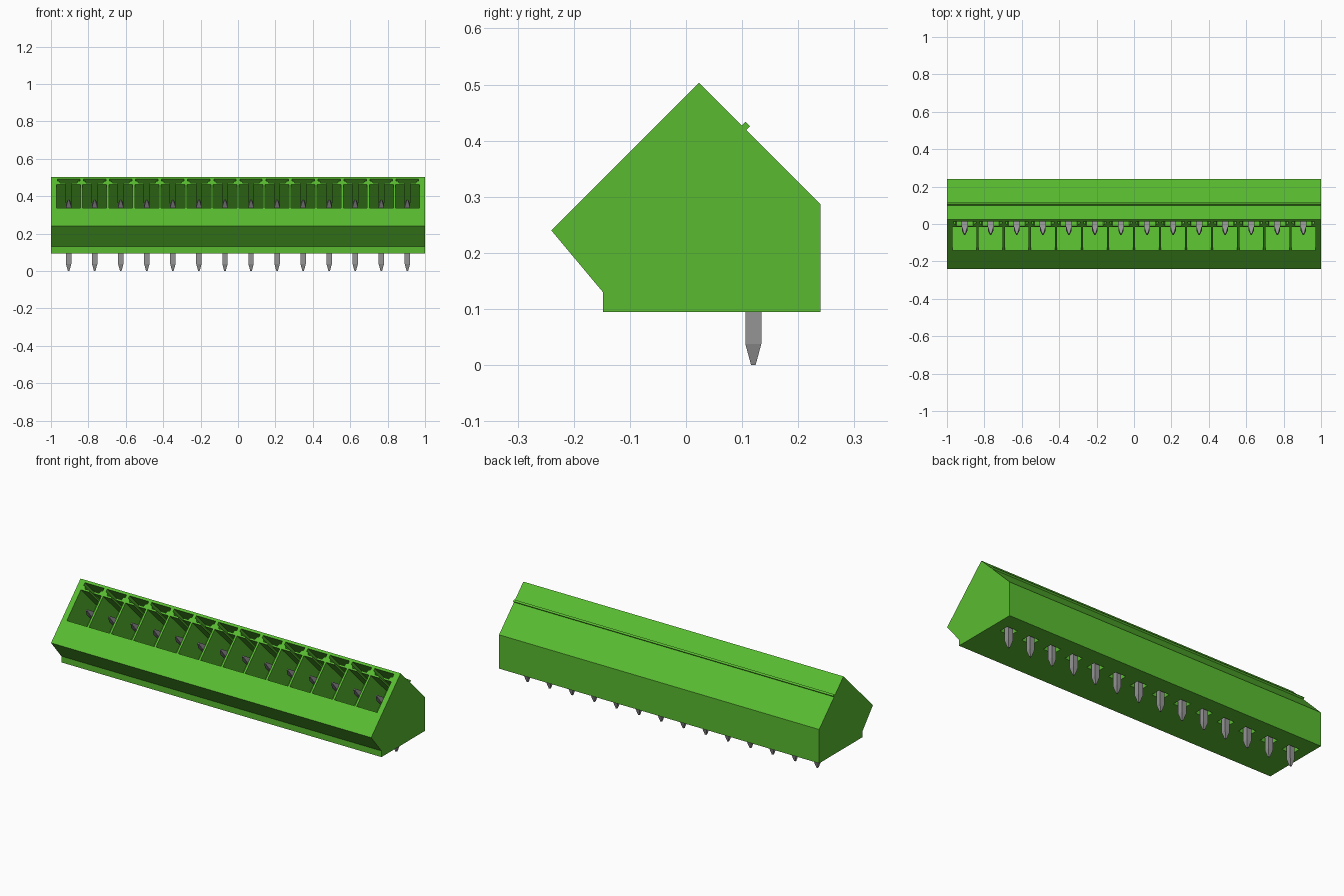
import bpy, bmesh, math
from mathutils import Vector

cube = bpy.data.objects.get("Cube")
if cube:
    bpy.data.objects.remove(cube, do_unlink=True)

COUNT = 14
PITCH = 0.1393
R = math.sqrt(0.5)
SLOT_DIR = Vector((0, R, -R))    # into the body, square to the sloped front
SLOPE_UP = Vector((0, R, R))     # up along the sloped front
XS = [(i - (COUNT - 1) / 2) * PITCH for i in range(COUNT)]


def material(name, rgb):
    m = bpy.data.materials.new(name)
    m.use_nodes = True
    m.diffuse_color = (*rgb, 1)
    bsdf = next(n for n in m.node_tree.nodes if n.type == 'BSDF_PRINCIPLED')
    bsdf.inputs["Base Color"].default_value = (*rgb, 1)
    return m


GREEN = material("green plastic", (0.10, 0.50, 0.03))
GREY = material("pin metal", (0.30, 0.30, 0.30))


def loft(bm, rings):
    """Skin a list of matching rings and cap both ends."""
    loops = [[bm.verts.new(p) for p in ring] for ring in rings]
    n = len(loops[0])
    for a, b in zip(loops, loops[1:]):
        for i in range(n):
            j = (i + 1) % n
            bm.faces.new((a[i], a[j], b[j], b[i]))
    bm.faces.new(loops[0][::-1])
    bm.faces.new(loops[-1])


def make_object(name, bm, mat):
    bmesh.ops.recalc_face_normals(bm, faces=bm.faces)
    mesh = bpy.data.meshes.new(name)
    bm.to_mesh(mesh)
    bm.free()
    mesh.materials.append(mat)
    ob = bpy.data.objects.new(name, mesh)
    bpy.context.collection.objects.link(ob)
    return ob


# Housing: side profile (y, z) with the small rib on the rear slope
profile = [(-0.148, 0.095), (0.24, 0.095), (0.24, 0.286), (0.107, 0.419),
           (0.114, 0.426), (0.106, 0.434), (0.099, 0.427), (0.023, 0.503),
           (-0.24, 0.24), (-0.148, 0.130)]
bm = bmesh.new()
loft(bm, [[(x, y, z) for y, z in profile] for x in (-1, 1)])
housing = make_object("housing", bm, GREEN)

# Sockets: half outline (x, y + z) of a wide pocket, narrow stem and top bar
half = [(0.064, 0.194), (0.064, 0.446), (0.014, 0.446), (0.014, 0.460),
        (0.044, 0.460), (0.050, 0.480), (0.060, 0.484), (0.060, 0.506)]
outline = half + [(-x, s) for x, s in reversed(half)]
bm = bmesh.new()
for cx in XS:
    loft(bm, [[Vector((cx + x, 0, 0)) + SLOPE_UP * (s * R) + SLOT_DIR * t
               for x, s in outline] for t in (-0.37, -0.14)])
    # Clearance hole in the underside around each pin
    loft(bm, [[(cx + sx * 0.033, 0.12 + sy * 0.028, z)
               for sx, sy in ((-1, -1), (1, -1), (1, 1), (-1, 1))]
              for z in (0.05, 0.145)])
cutter = make_object("socket_cutter", bm, GREEN)
cutter.hide_render = True

mod = housing.modifiers.new("sockets", 'BOOLEAN')
mod.operation = 'DIFFERENCE'
mod.solver = 'EXACT'
mod.object = cutter
bpy.context.view_layer.objects.active = housing
bpy.ops.object.modifier_apply(modifier=mod.name)
bpy.data.objects.remove(cutter, do_unlink=True)

# Pins: square wire, bent 45 degrees, tapered at both ends
W, TIP = 0.0143, 0.004
up = Vector((0, 0, 1))
side = Vector((0, 1, 0))
bend = Vector((0, 0.12, 0.205))
end = bend - SLOT_DIR * 0.247
miter = (side + SLOPE_UP).normalized() / math.cos(math.radians(22.5))
stations = [(Vector((0, 0.12, 0)), side, TIP),
            (Vector((0, 0.12, 0.038)), side, W),
            (bend, miter, W),
            (end + SLOT_DIR * 0.04, SLOPE_UP, W),
            (end, SLOPE_UP, TIP)]
for k, cx in enumerate(XS):
    bm = bmesh.new()
    loft(bm, [[c + Vector((cx + a * w, 0, 0)) + n * (b * w)
               for a, b in ((-1, -1), (1, -1), (1, 1), (-1, 1))]
              for c, n, w in stations])
    make_object(f"pin_{k + 1}", bm, GREY)
